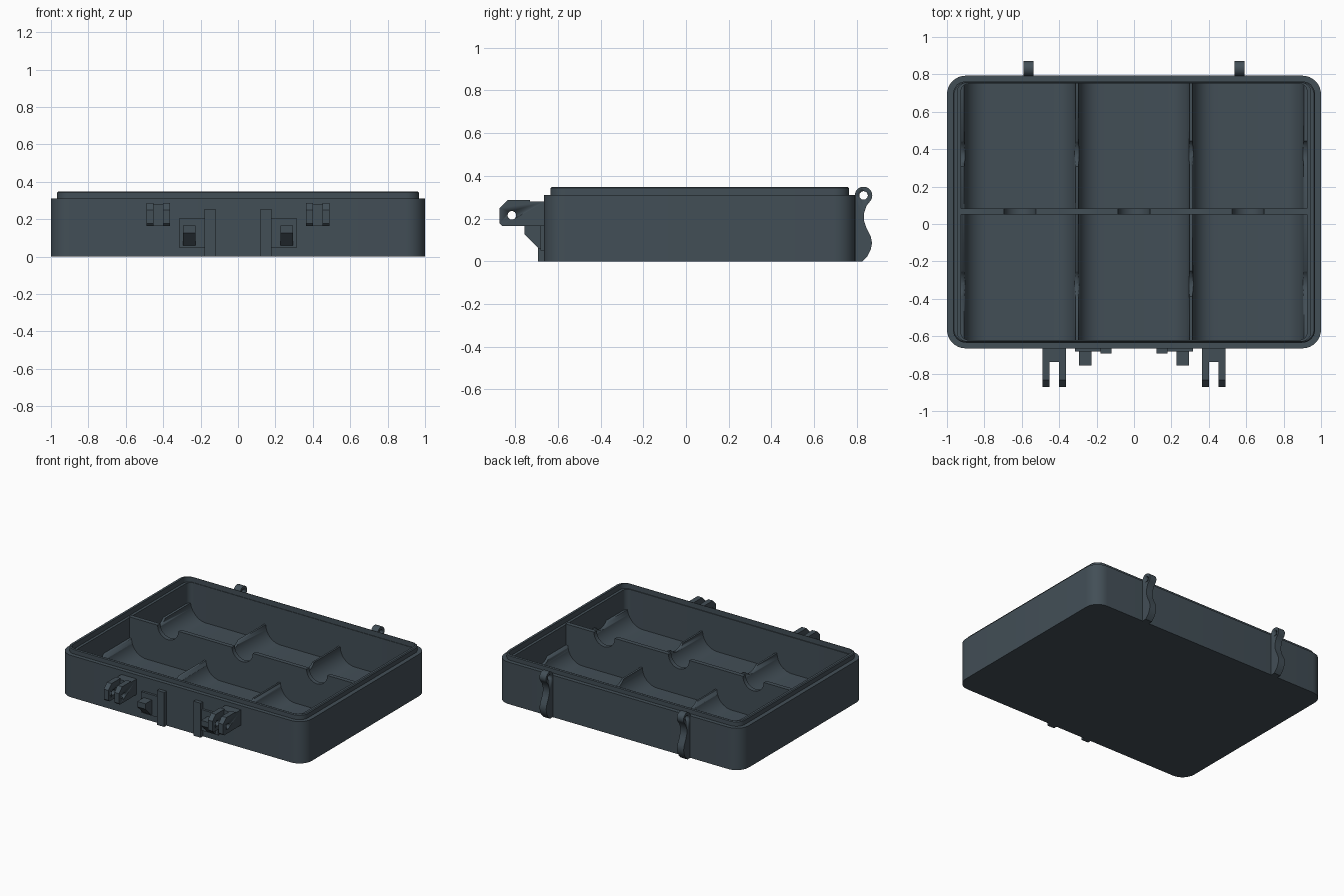
import bpy, bmesh, math

if "Cube" in bpy.data.objects:
    bpy.data.objects.remove(bpy.data.objects["Cube"])

mat = bpy.data.materials.new("dark slate plastic")
mat.diffuse_color = (0.055, 0.077, 0.094, 1)
mat.use_nodes = True
mat.node_tree.nodes["Principled BSDF"].inputs["Base Color"].default_value = mat.diffuse_color


def finish(name, bm):
    bmesh.ops.recalc_face_normals(bm, faces=bm.faces)
    me = bpy.data.meshes.new(name)
    bm.to_mesh(me)
    bm.free()
    ob = bpy.data.objects.new(name, me)
    bpy.context.collection.objects.link(ob)
    me.materials.append(mat)
    bpy.ops.object.select_all(action='DESELECT')
    ob.select_set(True)
    bpy.context.view_layer.objects.active = ob
    bpy.ops.object.shade_smooth_by_angle(angle=math.radians(30))
    return ob


def arc(cx, cy, r, a0, a1, n):
    return [(cx + r * math.cos(math.radians(a0 + (a1 - a0) * i / n)),
             cy + r * math.sin(math.radians(a0 + (a1 - a0) * i / n))) for i in range(n + 1)]


def prism(name, pts, axis, lo, hi):
    """Extrude a 2D profile: axis 'y' takes (x, z) points, axis 'x' takes (y, z) points."""
    bm = bmesh.new()
    put = (lambda p, d: (p[0], d, p[1])) if axis == 'y' else (lambda p, d: (d, p[0], p[1]))
    a = [bm.verts.new(put(p, lo)) for p in pts]
    b = [bm.verts.new(put(p, hi)) for p in pts]
    bm.faces.new(a)
    bm.faces.new(b)
    for i in range(len(pts)):
        j = (i + 1) % len(pts)
        bm.faces.new((a[i], a[j], b[j], b[i]))
    return finish(name, bm)


def box(name, x0, x1, y0, y1, z0, z1):
    return prism(name, [(x0, z0), (x1, z0), (x1, z1), (x0, z1)], 'y', y0, y1)


def cut(ob, cutter):
    cutter.hide_render = True
    cutter.hide_viewport = True
    m = ob.modifiers.new("cut", 'BOOLEAN')
    m.operation = 'DIFFERENCE'
    m.solver = 'EXACT'
    m.object = cutter


# Case: stacked rounded rectangles (half width, front y, back y, corner radius, height)
rings = [(1.0, -0.665, 0.793, 0.10, 0.0), (1.0, -0.665, 0.793, 0.10, 0.31),
         (0.968, -0.635, 0.763, 0.07, 0.31), (0.968, -0.635, 0.763, 0.07, 0.342),
         (0.962, -0.629, 0.757, 0.064, 0.348), (0.945, -0.626, 0.754, 0.05, 0.348),
         (0.945, -0.626, 0.754, 0.05, 0.31), (0.925, -0.62, 0.75, 0.04, 0.31),
         (0.925, -0.62, 0.75, 0.04, 0.03)]
bm = bmesh.new()
loops = []
for w, y0, y1, r, z in rings:
    pts = (arc(w - r, y1 - r, r, 0, 90, 8) + arc(-w + r, y1 - r, r, 90, 180, 8)
           + arc(-w + r, y0 + r, r, 180, 270, 8) + arc(w - r, y0 + r, r, 270, 360, 8))
    loops.append([bm.verts.new((x, y, z)) for x, y in pts])
for a, b in zip(loops, loops[1:]):
    for i in range(len(a)):
        j = (i + 1) % len(a)
        bm.faces.new((a[i], a[j], b[j], b[i]))
bm.faces.new(loops[0])
bm.faces.new(loops[-1])
finish("case", bm)

# Scooped floor with low dividers between the three columns
top, r, floor = 0.16, 0.12, 0.04
prof = [(-0.93, 0.02), (-0.93, top)]
for c in (-0.61, 0, 0.61):
    h = 0.298
    prof += arc(c - h + r, floor + r, r, 180, 270, 10) + arc(c + h - r, floor + r, r, 270, 360, 10)
prof += [(0.93, top), (0.93, 0.02)]
tray = prism("scooped_floor", prof, 'y', -0.625, 0.755)
for y in (-0.32, 0.375):
    for x in (-0.915, -0.305, 0.305, 0.915):
        cut(tray, prism("finger_cutter", arc(y, top + 0.053, 0.0875, 0, 345, 23), 'x', x - 0.012, x + 0.012))

# Tall middle divider with half round notches
prof = [(0.93, 0.03), (-0.93, 0.03), (-0.93, 0.315)]
for c in (-0.61, 0, 0.61):
    prof += arc(c, 0.315, 0.085, 180, 360, 16)
prof += [(0.93, 0.315)]
prism("middle_divider", prof, 'y', 0.052, 0.084)

# Wavy hinge arm profile (y, z), with a pin eye at the top
hinge = ([(0.785, 0.0), (0.825, 0.0), (0.85, 0.025), (0.865, 0.055), (0.871, 0.085),
          (0.865, 0.115), (0.845, 0.155), (0.833, 0.19), (0.833, 0.225), (0.845, 0.26)]
         + arc(0.831, 0.308, 0.041, -40, 180, 16) + [(0.785, 0.27)])
lug = [(-0.66, 0.165), (-0.86, 0.165), (-0.872, 0.177), (-0.872, 0.25), (-0.835, 0.287),
       (-0.73, 0.287), (-0.73, 0.28), (-0.66, 0.28)]
hook = [(-0.66, 0.167), (-0.757, 0.167), (-0.757, 0.127), (-0.69, 0.06), (-0.66, 0.06)]
latch = [(0.315, 0.05), (0.315, 0.205), (0.175, 0.205), (0.175, 0.05)]

for side, s in (("left", -1), ("right", 1)):
    # Hinge arms on the back
    h = prism(side + "_hinge_arm", hinge, 'x', s * 0.563 - 0.027, s * 0.563 + 0.027)
    cut(h, prism("hinge_pin_cutter", arc(0.831, 0.308, 0.02, 0, 345, 23), 'x', s * 0.563 - 0.1, s * 0.563 + 0.1))
    # Forked lugs on the front
    for x in (0.383, 0.47):
        p = prism(side + "_lug_prong", lug, 'x', s * x - 0.019, s * x + 0.019)
        cut(p, prism("lug_pin_cutter", arc(-0.815, 0.215, 0.02, 0, 345, 23), 'x', s * x - 0.03, s * x + 0.03))
    x0, x1 = sorted((s * 0.40, s * 0.455))
    box(side + "_lug_web", x0, x1, -0.738, -0.66, 0.165, 0.28)
    # Catch plate, post and hook beside the lugs
    prism(side + "_catch_plate", [(s * x, z) for x, z in latch], 'y', -0.682, -0.66)
    x0, x1 = sorted((s * 0.12, s * 0.178))
    box(side + "_catch_post", x0, x1, -0.692, -0.66, 0.0, 0.255)
    x0, x1 = sorted((s * 0.228, s * 0.295))
    prism(side + "_catch_hook", hook, 'x', x0, x1)
